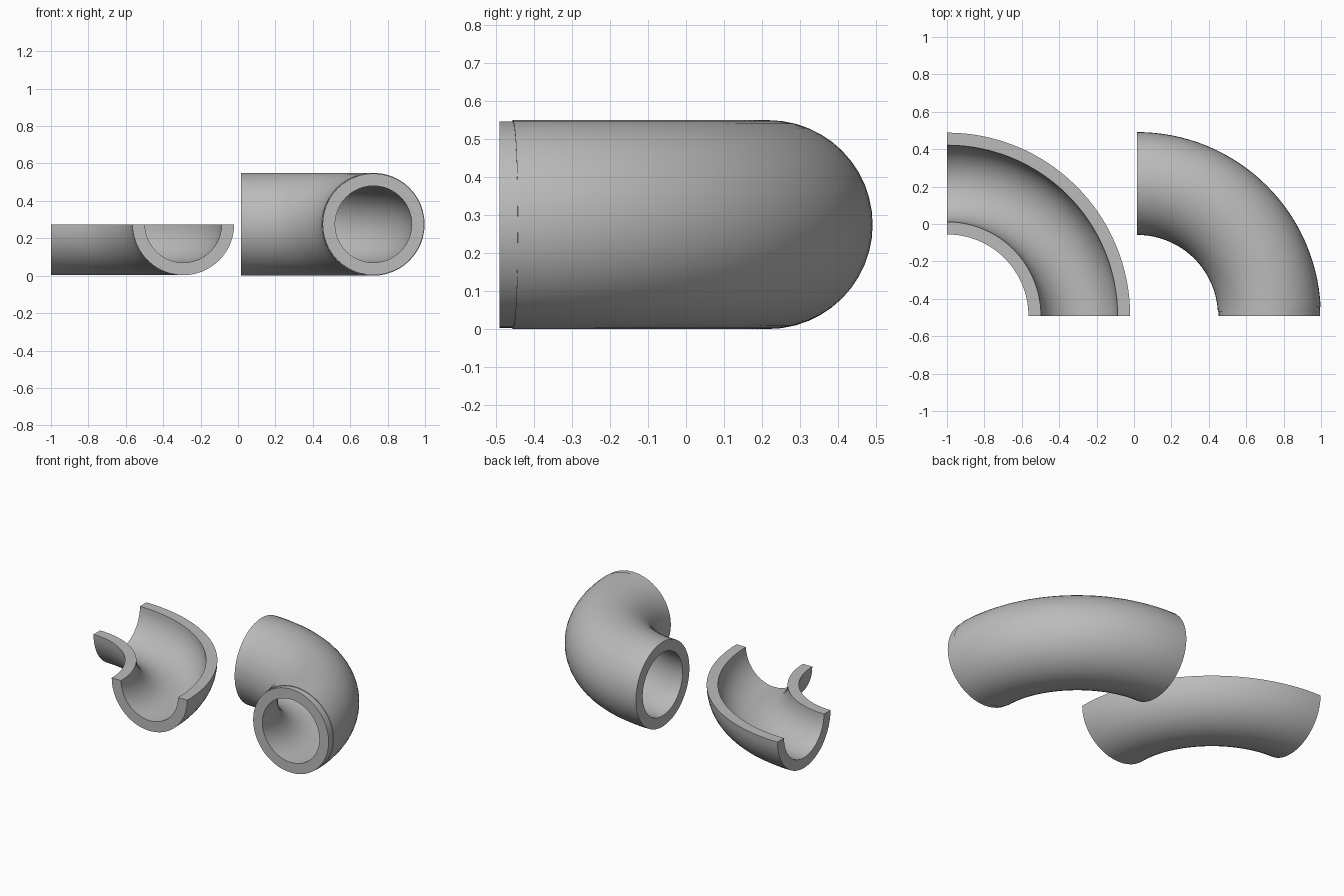
import bpy, bmesh
from math import sin, cos, pi, radians

cube = bpy.data.objects.get("Cube")
if cube:
    bpy.data.objects.remove(cube, do_unlink=True)

# One plain grey for the whole model
grey = bpy.data.materials.new("grey")
grey.use_nodes = True
colour = (0.5, 0.5, 0.5, 1)
grey.diffuse_color = colour
grey.node_tree.nodes["Principled BSDF"].inputs["Base Color"].default_value = colour

BEND = 0.7075    # radius of the pipe's centre line
BORE = 0.205     # inner radius
AXIS_Z = 0.275   # height of the centre line
FRONT = -0.491   # y of the front opening
SIDES = 48


def elbow(name, x, stations, whole):
    """Sweep a hollow section through (bend angle, outer radius) stations."""
    bm = bmesh.new()
    count = SIDES if whole else SIDES // 2 + 1
    grid = []
    for turn, outer in stations:
        rings = []
        for r in (outer, BORE):
            ring = []
            for k in range(count):
                a = pi + 2 * pi * k / SIDES
                reach = BEND + r * cos(a)
                ring.append(bm.verts.new((x + reach * cos(turn),
                                          FRONT + reach * sin(turn),
                                          AXIS_Z + r * sin(a))))
            rings.append(ring)
        grid.append(rings)

    # Outer and inner walls
    pairs = [(k, (k + 1) % count) for k in range(count if whole else count - 1)]
    for near, far in zip(grid, grid[1:]):
        for side in (0, 1):
            for k, n in pairs:
                bm.faces.new((near[side][k], near[side][n], far[side][n], far[side][k]))
        # Flat rims where the pipe is cut open
        if not whole:
            for k in (0, count - 1):
                bm.faces.new((near[0][k], near[1][k], far[1][k], far[0][k]))
    # Ring-shaped end faces
    for outer, inner in (grid[0], grid[-1]):
        for k, n in pairs:
            bm.faces.new((outer[k], outer[n], inner[n], inner[k]))

    bmesh.ops.remove_doubles(bm, verts=bm.verts, dist=0.00001)
    bmesh.ops.recalc_face_normals(bm, faces=bm.faces)
    mesh = bpy.data.meshes.new(name)
    bm.to_mesh(mesh)
    bm.free()
    mesh.materials.append(grey)
    obj = bpy.data.objects.new(name, mesh)
    bpy.context.collection.objects.link(obj)
    bpy.ops.object.select_all(action="DESELECT")
    obj.select_set(True)
    bpy.context.view_layer.objects.active = obj
    bpy.ops.object.shade_smooth_by_angle(angle=radians(35))


STEPS = 32
quarter = [pi / 2 * i / STEPS for i in range(STEPS + 1)]

# Whole pipe bend with a slightly narrower collar at the front
lip = quarter[1]
whole_path = [(0, 0.2715), (lip, 0.2715)] + [(t, 0.275) for t in quarter[1:]]
elbow("whole_pipe_elbow", 0.0165, whole_path, True)

# Lower half of the same bend, open at the top
elbow("half_pipe_elbow", -1.0, [(t, 0.272) for t in quarter], False)
